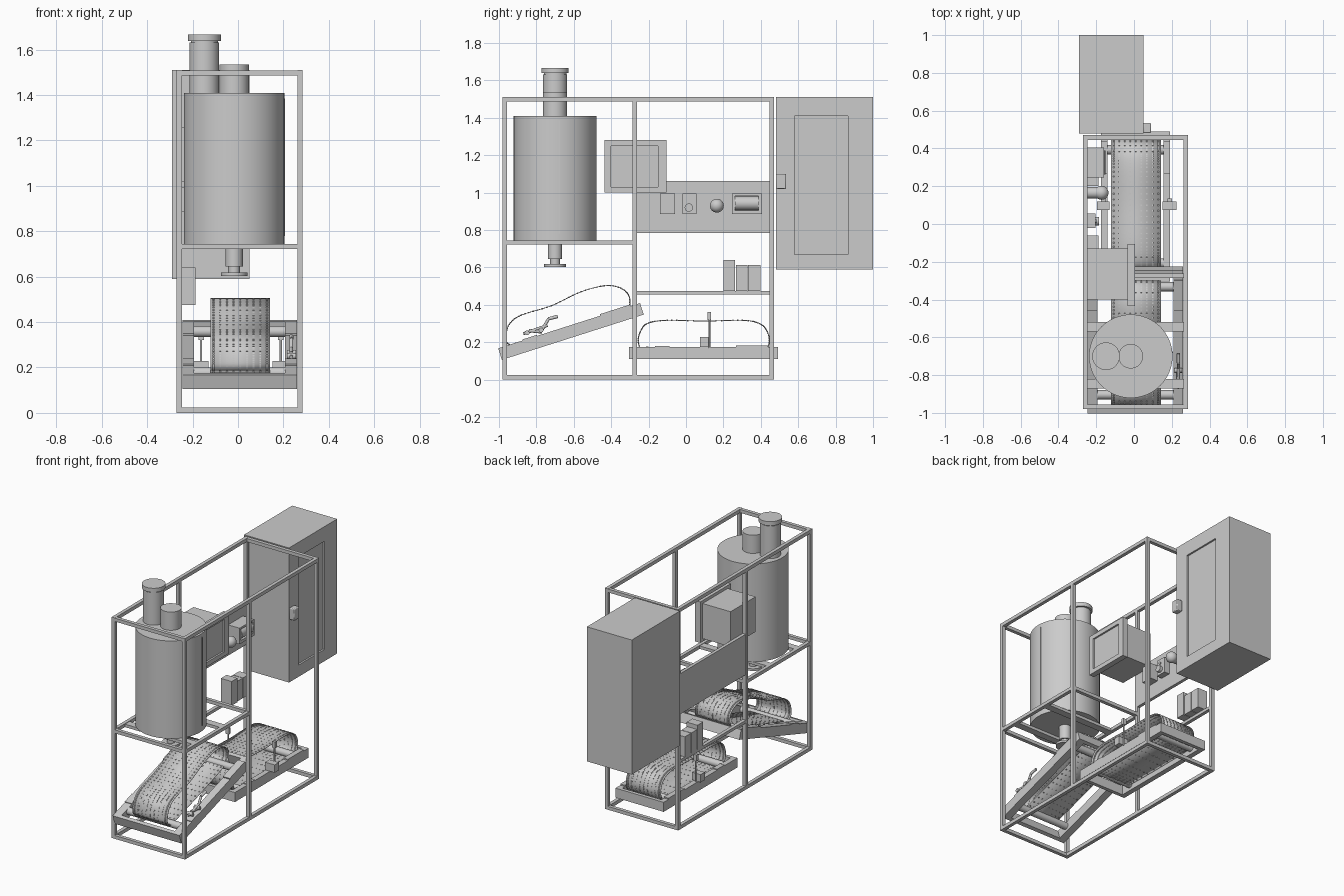
import bpy, bmesh, math
from mathutils import Vector, Matrix

if "Cube" in bpy.data.objects:
    bpy.data.objects.remove(bpy.data.objects["Cube"])


def make(name, bm, smooth=False, matrix=None):
    me = bpy.data.meshes.new(name)
    bmesh.ops.recalc_face_normals(bm, faces=bm.faces)
    bm.to_mesh(me)
    bm.free()
    ob = bpy.data.objects.new(name, me)
    bpy.context.collection.objects.link(ob)
    if matrix:
        ob.matrix_world = matrix
    if smooth:
        bpy.ops.object.select_all(action='DESELECT')
        ob.select_set(True)
        bpy.context.view_layer.objects.active = ob
        bpy.ops.object.shade_smooth_by_angle(angle=math.radians(35))
    return ob


def box(name, x, y, z, bevel=0, matrix=None, recess=None):
    """Box from (min, max) ranges; recess = (y range, z range, depth) on the +x face."""
    bm = bmesh.new()
    c = Vector([(a + b) / 2 for a, b in (x, y, z)])
    s = Vector([b - a for a, b in (x, y, z)])
    bmesh.ops.create_cube(bm, size=1, matrix=Matrix.Translation(c) @ Matrix.Diagonal((*s, 1)))
    if recess:
        ry, rz, depth = recess
        bm.normal_update()
        face = max(bm.faces, key=lambda f: f.normal.x)
        bmesh.ops.inset_region(bm, faces=[face], thickness=0.005)
        for v in face.verts:
            v.co.y = ry[v.co.y > c.y]
            v.co.z = rz[v.co.z > c.z]
        new = bmesh.ops.extrude_discrete_faces(bm, faces=[face])['faces'][0]
        for v in new.verts:
            v.co.x -= depth
    ob = make(name, bm, bevel > 0, matrix)
    if bevel:
        m = ob.modifiers.new("bevel", 'BEVEL')
        m.width, m.segments = bevel, 2
    return ob


def cyl(name, p, q, r, n=48, r2=None):
    p, q = Vector(p), Vector(q)
    bm = bmesh.new()
    rot = (q - p).to_track_quat('Z', 'Y').to_matrix().to_4x4()
    bmesh.ops.create_cone(bm, cap_ends=True, segments=n, radius1=r, radius2=r if r2 is None else r2,
                          depth=(q - p).length, matrix=Matrix.Translation((p + q) / 2) @ rot)
    return make(name, bm, True)


# --- tube frame ---
T = 0.024
XL, XR = -0.27, 0.285
YS = (-0.98, -0.285, 0.446)
ends = (XL, XR - T)
for x in ends:
    for y in YS:
        box("frame_post", (x, x + T), (y, y + T), (0, 1.51))
    for z in (0, 1.51 - T):
        box("frame_side_rail", (x, x + T), (YS[0] + T, YS[2]), (z, z + T))
    box("tank_side_rail", (x, x + T), (YS[0] + T, YS[1]), (0.722, 0.745))
for y, z in ((YS[0], 0), (YS[2], 0), (YS[0], 1.51 - T), (YS[2], 1.51 - T), (YS[0], 0.722), (YS[1], 0.722)):
    box("frame_cross_rail", (XL + T, XR - T), (y, y + T), (z, z + T - 0.001))
for y in (-0.57, -0.87):
    box("tank_support", (XL + T, XR - T), (y, y + 0.05), (0.722, 0.742))
box("shelf_rail", (XL, XL + T), (YS[1] + T, YS[2]), (0.455, 0.475))

# --- tank with inlets and outlet ---
TX, TY = -0.017, -0.70


def stack(name, x, r, z0, z1):
    cyl(name, (x, TY, z0), (x, TY, z1), r, 64)


stack("tank_body", TX, 0.221, 0.742, 1.41)
stack("tank_inlet_short", TX, 0.065, 1.40, 1.535)
stack("tank_inlet_tall", -0.148, 0.065, 1.40, 1.632)
stack("inlet_neck", -0.148, 0.06, 1.63, 1.64)
stack("inlet_cap", -0.148, 0.073, 1.638, 1.666)
stack("outlet_body", TX, 0.038, 0.645, 0.75)
stack("outlet_neck", TX, 0.026, 0.615, 0.65)
stack("outlet_flange", TX, 0.058, 0.603, 0.618)
box("tank_level_strip", (0.195, 0.207), (-0.683, -0.675), (0.78, 1.385))

# --- electrical cabinet ---
box("cabinet_body", (-0.29, 0.018), (0.48, 1.0), (0.59, 1.51))
box("cabinet_door", (0.018, 0.05), (0.48, 1.0), (0.59, 1.51),
    recess=((0.58, 0.865), (0.67, 1.41), 0.012))
box("cabinet_latch", (0.05, 0.09), (0.482, 0.535), (1.02, 1.1), 0.005)

# --- operator screen ---
box("screen_housing", (-0.246, -0.035), (-0.4, -0.13), (1.02, 1.26))
box("screen_bezel", (-0.035, 0.004), (-0.435, -0.105), (1.0, 1.28),
    recess=((-0.4, -0.15), (1.03, 1.25), 0.012))

# --- control panel on the left side ---
box("control_panel", (-0.268, -0.246), (-0.261, 0.446), (0.785, 1.062))
box("panel_switch_box", (-0.246, -0.187), (-0.14, -0.06), (0.885, 0.995))
box("panel_knob_box", (-0.246, -0.205), (-0.02, 0.055), (0.885, 0.995))
cyl("panel_knob", (-0.206, 0.015, 0.92), (-0.185, 0.015, 0.92), 0.022, 24)
cyl("panel_lamp", (-0.206, 0.015, 0.965), (-0.198, 0.015, 0.965), 0.009, 16)
cyl("stop_button_stem", (-0.246, 0.165, 0.93), (-0.165, 0.165, 0.93), 0.03, 32)
bm = bmesh.new()
bmesh.ops.create_uvsphere(bm, u_segments=32, v_segments=16, radius=0.037,
                          matrix=Matrix.Translation((-0.172, 0.165, 0.93)))
make("stop_button_cap", bm, True)
box("panel_socket_box", (-0.246, -0.16), (0.245, 0.405), (0.885, 0.995),
    recess=((0.262, 0.388), (0.905, 0.982), 0.03))
cyl("panel_socket_roll", (-0.188, 0.262, 0.943), (-0.188, 0.388, 0.943), 0.037, 32)

# --- boxes on the shelf rail ---
for y0, y1, h, x1 in ((0.2, 0.262, 0.64, -0.188), (0.266, 0.328, 0.613, -0.195), (0.332, 0.398, 0.613, -0.195)):
    box("shelf_module", (-0.27, x1), (y0, y1), (0.475, h))


# --- conveyors ---
def conveyor(name, cy, cz, angle, x0, x1, w, half=0.398):
    m = Matrix.Translation((0, cy, cz)) @ Matrix.Rotation(angle, 4, 'X')
    z = (-0.0325, 0.0325)
    for a in (x0, x1 - w):
        box(name + "_rail", (a, a + w), (-half, half), z, matrix=m)
        box(name + "_bed_plate", (a, a + w), (0.175, 0.345), (0.0325, 0.041), matrix=m)
        box(name + "_bed_plate", (a, a + w), (-0.26, -0.18), (0.0325, 0.038), matrix=m)
    for a in (-half, half - 0.025):
        box(name + "_end_bar", (x0 + w, x1 - w), (a, a + 0.025), z, matrix=m)
    for y in (-0.3, 0.3):
        cyl(name + "_roller", m @ Vector((x0 + w, y, 0.01)), m @ Vector((x1 - w, y, 0.01)), 0.024, 24)


def belt(name, pts, x0=-0.122, x1=0.142, sub=7):
    # closed smooth loop through the points, swept across x
    n = len(pts)
    path = []
    for i in range(n):
        a, b, c, d = (Vector(pts[(i + k) % n]) for k in (-1, 0, 1, 2))
        for k in range(sub):
            t = k / sub
            path.append(0.5 * (2 * b + (c - a) * t + (2 * a - 5 * b + 4 * c - d) * t * t
                               + (3 * b - a - 3 * c + d) * t ** 3))
    bm = bmesh.new()
    rows = [[bm.verts.new((x, p.x, p.y)) for x in (x0, x1)] for p in path]
    for r, s in zip(rows, rows[1:] + rows[:1]):
        bm.faces.new((r[0], r[1], s[1], s[0]))
    ob = make(name, bm, True)
    m = ob.modifiers.new("thickness", 'SOLIDIFY')
    m.thickness, m.offset = 0.004, 0
    # small studs in nine columns
    bm = bmesh.new()
    for i, p in enumerate(path):
        t = path[(i + 1) % len(path)] - path[i - 1]
        rot = Matrix.Rotation(math.atan2(t.y, t.x), 4, 'X')
        for c in range(9):
            x = x0 + (x1 - x0) * (c + 0.5) / 9
            bmesh.ops.create_cube(bm, size=1, matrix=Matrix.Translation((x, p.x, p.y)) @ rot
                                  @ Matrix.Diagonal((0.008, 0.007, 0.007, 1)))
    make(name + "_studs", bm)


conveyor("incline_conveyor", -0.615, 0.2575, math.radians(17.7), -0.245, 0.26, 0.052)
belt("incline_belt", [(-0.965, 0.22), (-0.945, 0.295), (-0.88, 0.345), (-0.72, 0.395), (-0.56, 0.47),
                      (-0.42, 0.503), (-0.33, 0.478), (-0.3, 0.42), (-0.34, 0.365), (-0.6, 0.275),
                      (-0.9, 0.185), (-0.945, 0.188)])
conveyor("flat_conveyor", 0.093, 0.1425, 0, -0.175, 0.19, 0.035)
belt("flat_belt", [(-0.255, 0.2), (-0.24, 0.265), (-0.2, 0.303), (-0.1, 0.317), (0.1, 0.313), (0.3, 0.317),
                   (0.385, 0.303), (0.43, 0.265), (0.445, 0.2), (0.41, 0.145), (0.3, 0.132),
                   (-0.1, 0.132), (-0.22, 0.145)])

# --- sensor brackets beside the flat belt ---
for x0, x1 in ((-0.195, -0.13), (0.152, 0.225)):
    xm = (x0 + x1) / 2
    box("sensor_base", (x0, x1), (0.075, 0.12), (0.175, 0.228))
    cyl("sensor_rod", (xm, 0.125, 0.17), (xm, 0.125, 0.33), 0.005, 12)
    box("sensor_head", (xm - 0.012, xm + 0.012), (0.116, 0.134), (0.32, 0.362))

# --- clamp lever on the incline rail ---
for p, q, r in (((-0.87, 0.245), (-0.74, 0.29), 0.008), ((-0.84, 0.262), (-0.77, 0.255), 0.009),
                ((-0.77, 0.265), (-0.735, 0.325), 0.008), ((-0.735, 0.325), (-0.685, 0.338), 0.009)):
    cyl("clamp_lever", (0.235, *p), (0.235, *q), r, 12)
for y, z in ((-0.85, 0.25), (-0.775, 0.265)):
    cyl("clamp_pivot", (0.215, y, z), (0.255, y, z), 0.013, 16)
